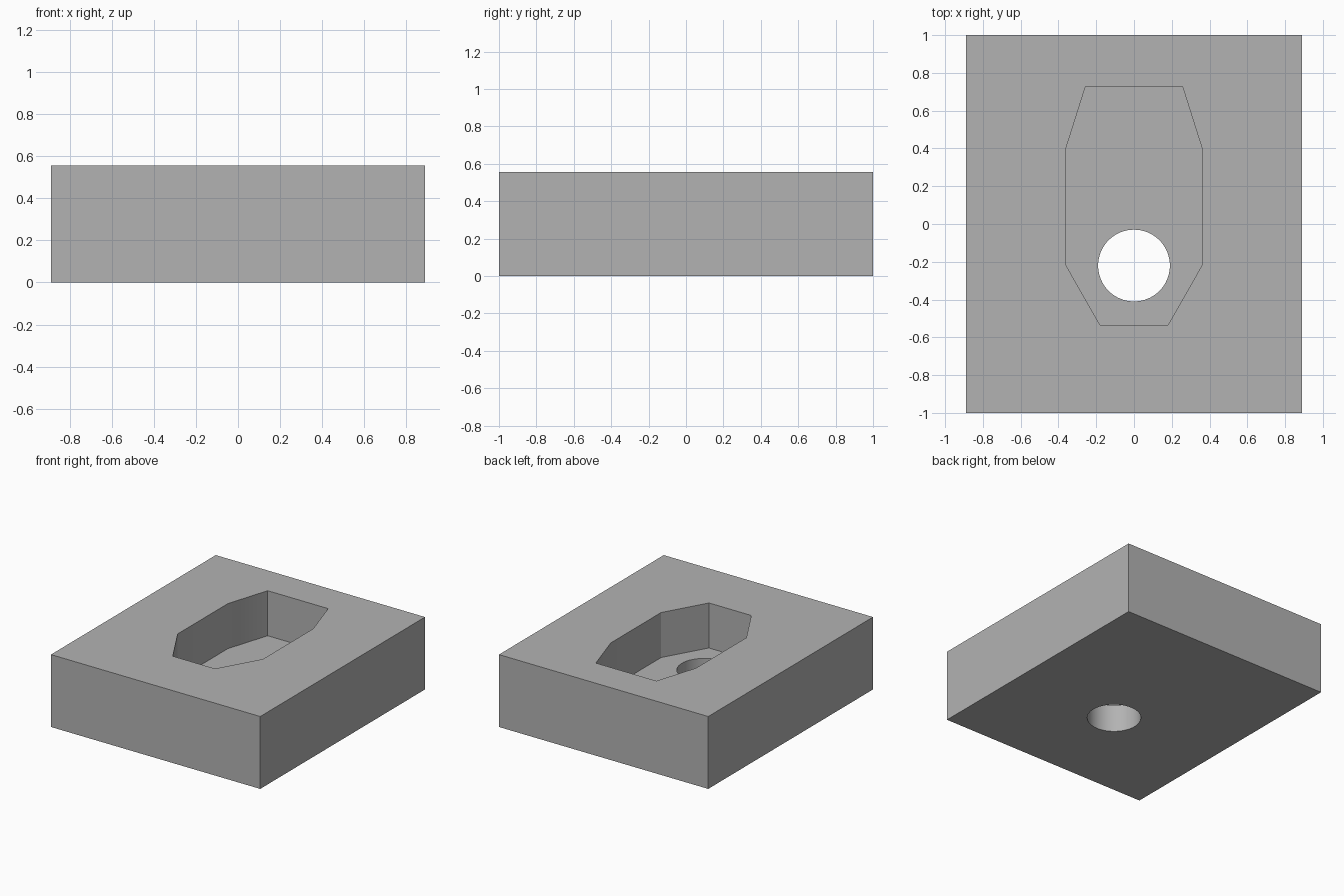
import bpy, bmesh, math

cube = bpy.data.objects.get("Cube")
if cube:
    bpy.data.objects.remove(cube, do_unlink=True)

grey = bpy.data.materials.new("grey")
grey.use_nodes = True
colour = (0.45, 0.45, 0.45, 1)
grey.diffuse_color = colour
grey.node_tree.nodes["Principled BSDF"].inputs["Base Color"].default_value = colour


def prism(name, outline, bottom, top):
    """Extrude a flat outline from bottom to top."""
    bm = bmesh.new()
    base = bm.faces.new([bm.verts.new((x, y, bottom)) for x, y in outline])
    cap = bmesh.ops.extrude_face_region(bm, geom=[base])["geom"]
    verts = [v for v in cap if isinstance(v, bmesh.types.BMVert)]
    bmesh.ops.translate(bm, verts=verts, vec=(0, 0, top - bottom))
    bmesh.ops.recalc_face_normals(bm, faces=bm.faces)
    mesh = bpy.data.meshes.new(name)
    bm.to_mesh(mesh)
    bm.free()
    mesh.materials.append(grey)
    obj = bpy.data.objects.new(name, mesh)
    bpy.context.collection.objects.link(obj)
    return obj


def mirrored(half):
    """Close a right-hand half outline across x = 0."""
    return half + [(-x, y) for x, y in reversed(half)]


HEIGHT = 0.556
FLOOR = 0.21
HOLE_RADIUS, HOLE_Y, SIDES = 0.19, -0.22, 64

# Rectangular block
block = prism("block", mirrored([(0.889, -1), (0.889, 1)]), 0, HEIGHT)

# Eight-sided pocket sunk from the top
pocket_half = [(0.18, -0.535), (0.362, -0.215), (0.362, 0.395), (0.257, 0.727)]
pocket = prism("pocket_cutter", mirrored(pocket_half), FLOOR, HEIGHT + 0.2)

# Round hole through the pocket floor
angles = [math.tau * i / SIDES for i in range(SIDES)]
circle = [(HOLE_RADIUS * math.cos(a), HOLE_Y + HOLE_RADIUS * math.sin(a)) for a in angles]
hole = prism("hole_cutter", circle, -0.2, FLOOR + 0.1)

# Cut both shapes out of the block
bpy.ops.object.select_all(action="DESELECT")
block.select_set(True)
bpy.context.view_layer.objects.active = block
for cutter in (pocket, hole):
    cutter.hide_render = True
    cut = block.modifiers.new(cutter.name, "BOOLEAN")
    cut.operation = "DIFFERENCE"
    cut.solver = "EXACT"
    cut.object = cutter
    bpy.ops.object.modifier_apply(modifier=cut.name)
    bpy.data.objects.remove(cutter, do_unlink=True)

bpy.ops.object.shade_smooth_by_angle(angle=math.radians(20))
